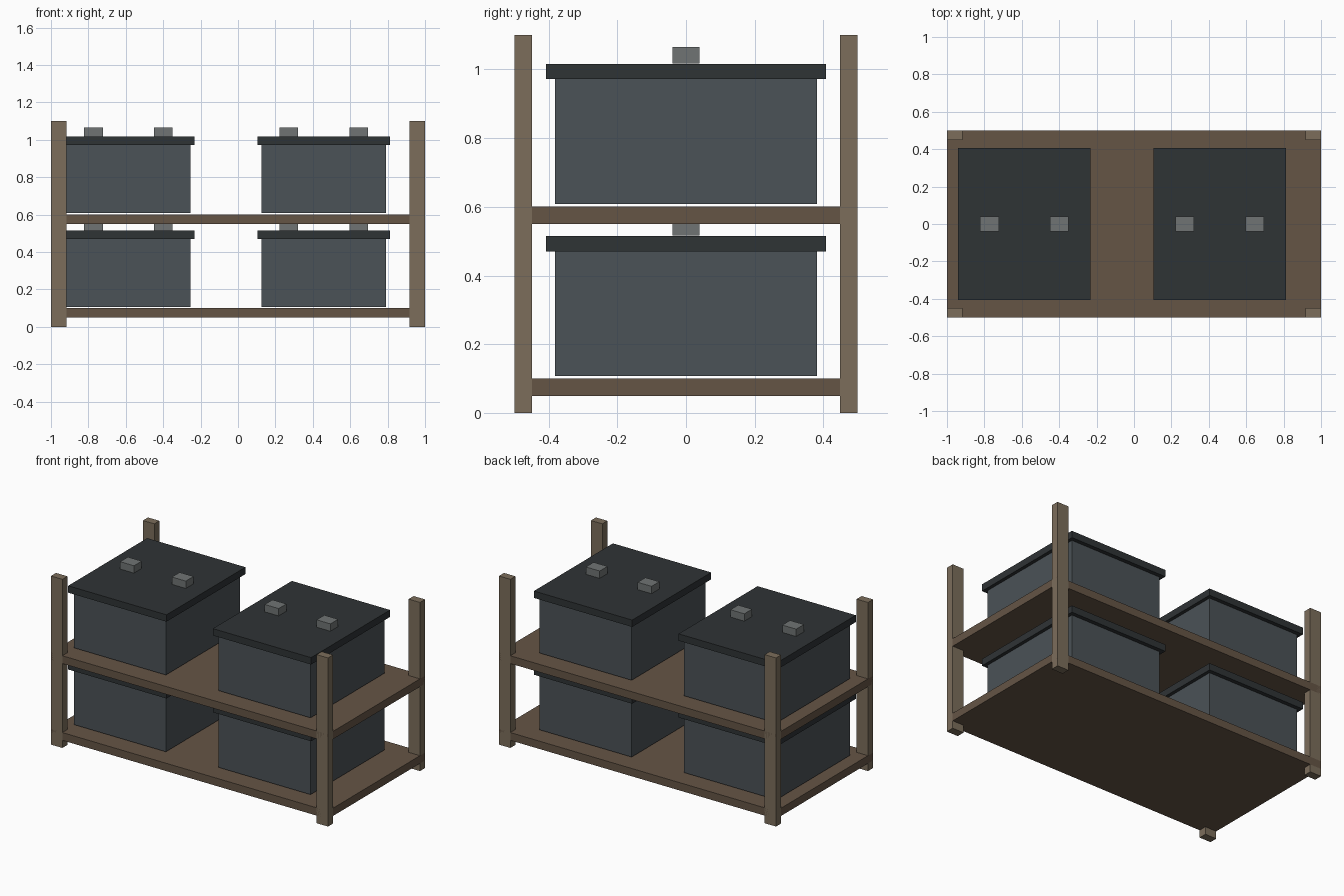
import bpy

if "Cube" in bpy.data.objects:
    bpy.data.objects.remove(bpy.data.objects["Cube"])


def material(name, rgb):
    m = bpy.data.materials.new(name)
    m.diffuse_color = (*rgb, 1)
    m.use_nodes = True
    m.node_tree.nodes["Principled BSDF"].inputs["Base Color"].default_value = m.diffuse_color
    return m


POST = material("post_wood", (0.20, 0.155, 0.105))
SHELF = material("shelf_wood", (0.13, 0.09, 0.06))
CASE = material("case_grey", (0.07, 0.085, 0.095))
LID = material("lid_dark", (0.028, 0.033, 0.036))
METAL = material("terminal_grey", (0.16, 0.175, 0.175))


def box(name, center, size, mat):
    bpy.ops.mesh.primitive_cube_add(size=1, location=center)
    o = bpy.context.object
    o.name = name
    o.scale = size
    bpy.ops.object.transform_apply(location=False, rotation=False, scale=True)
    o.data.materials.append(mat)


# Corner posts
for x, side in ((-0.959, "left"), (0.959, "right")):
    for y, end in ((-0.474, "front"), (0.474, "back")):
        box(f"{end}_{side}_post", (x, y, 0.55), (0.082, 0.052, 1.1), POST)

for level, z in (("lower", 0.1), ("upper", 0.601)):
    # Shelf board
    box(f"{level}_shelf", (0, 0, z - 0.025), (2, 1, 0.051), SHELF)
    for x, side in ((-0.586, "left"), (0.458, "right")):
        name = f"{level}_{side}_battery"
        # Battery case, lid and two terminals
        box(name + "_case", (x, 0, z + 0.19), (0.665, 0.762, 0.366), CASE)
        box(name + "_lid", (x, 0, z + 0.393), (0.709, 0.814, 0.045), LID)
        for dx, pole in ((-0.187, "left"), (0.187, "right")):
            box(f"{name}_{pole}_terminal", (x + dx, 0, z + 0.44), (0.1, 0.08, 0.048), METAL)
